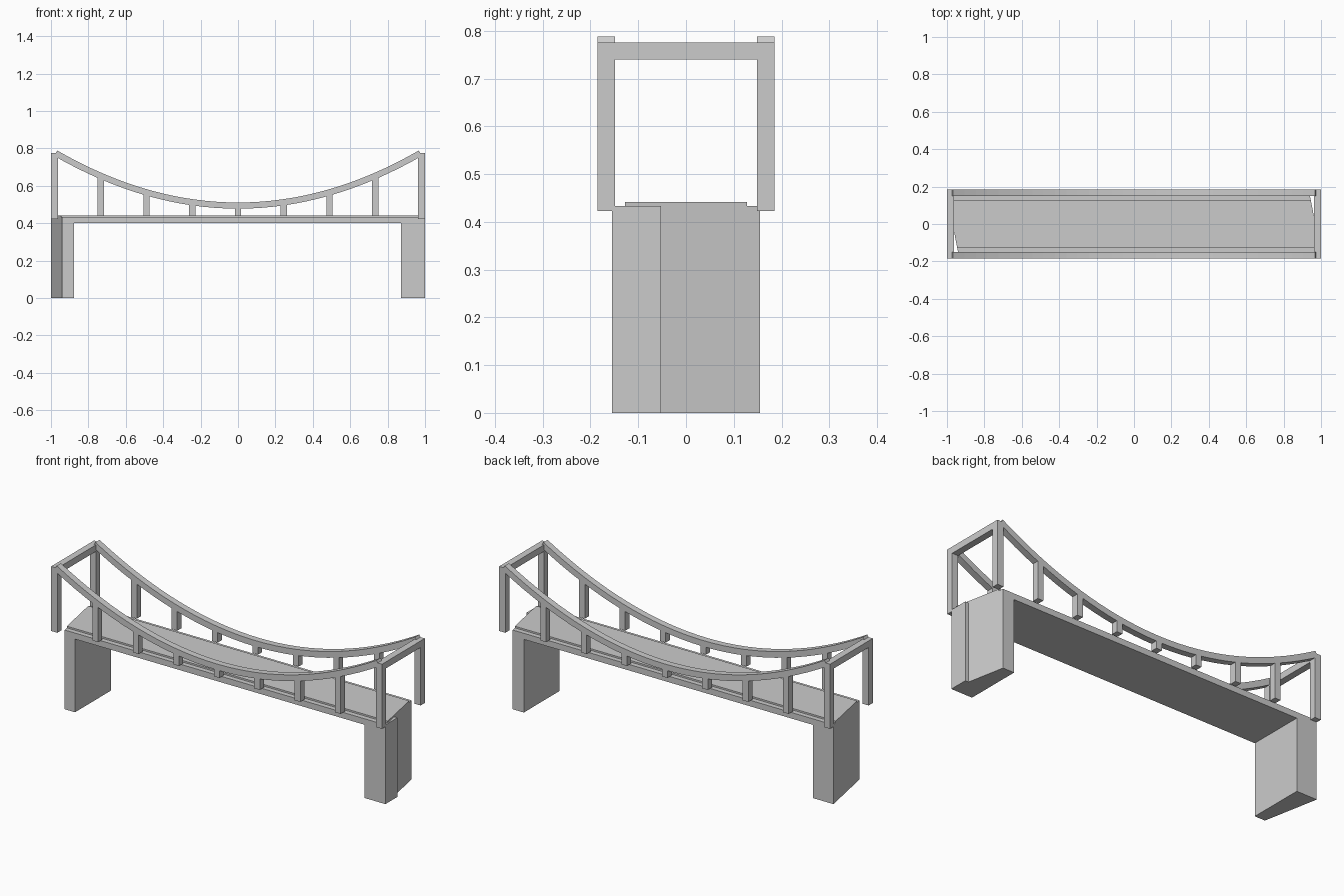
import bpy, bmesh

if "Cube" in bpy.data.objects:
    bpy.data.objects.remove(bpy.data.objects["Cube"])


def finish(name, bm):
    bmesh.ops.recalc_face_normals(bm, faces=bm.faces)
    me = bpy.data.meshes.new(name)
    bm.to_mesh(me)
    bm.free()
    ob = bpy.data.objects.new(name, me)
    bpy.context.collection.objects.link(ob)
    return ob


def prism(name, points, direction):
    """Flat outline of 3D points extruded along a direction."""
    bm = bmesh.new()
    face = bm.faces.new([bm.verts.new(p) for p in points])
    new = bmesh.ops.extrude_face_region(bm, geom=[face])["geom"]
    bmesh.ops.translate(bm, vec=direction,
                        verts=[v for v in new if isinstance(v, bmesh.types.BMVert)])
    return finish(name, bm)


def box(name, x0, x1, y0, y1, z0, z1):
    return prism(name, [(x0, y0, z0), (x1, y0, z0), (x1, y1, z0), (x0, y1, z0)],
                 (0, 0, z1 - z0))


def plan(name, outline, z0, z1):
    return prism(name, [(x, y, z0) for x, y in outline], (0, 0, z1 - z0))


def end_x(y):
    # skewed right end of the deck; the left end is its half-turn copy
    return 0.97 - 0.06 * y / 0.31


def cable_z(x):
    return 0.494 + 0.28 * (x / 0.975) ** 2


W = 0.155          # half width of deck
Y0, Y1 = 0.149, 0.185   # inner and outer planes of the side frames

# abutments with skewed outer faces; the right one has a stepped corner
plan("left_abutment", [(-0.877, -W), (-0.877, W), (-end_x(-W), W), (-end_x(W), -W)], 0, 0.425)
plan("right_abutment", [(0.872, -W), (end_x(-W), -W), (1.0, -0.052),
                        (end_x(-0.052), -0.052), (end_x(W), W), (0.872, W)], 0, 0.433)

# deck slab and raised roadway
plan("deck_slab", [(-end_x(W), -W), (end_x(-W), -W), (end_x(W), W), (-end_x(-W), W)], 0.40, 0.433)
r = 0.128
plan("roadway", [(-end_x(r), -r), (end_x(-r), -r), (end_x(r), r), (-end_x(-r), r)], 0.425, 0.442)

# portal crossbeams
for sx, side in ((-1, "left"), (1, "right")):
    a, b = sorted((sx * 0.963, sx * 1.0))
    box(side + "_crossbeam", a, b, -Y0, Y0, 0.74, 0.776)

for sy, face in ((-1, "front"), (1, "back")):
    y0, y1 = sorted((sy * Y0, sy * Y1))
    # tower posts
    for sx, side in ((-1, "left"), (1, "right")):
        a, b = sorted((sx * 0.963, sx * 1.0))
        box(f"{face}_{side}_post", a, b, y0, y1, 0.423, 0.776)
    # hangers
    for i in range(-3, 4):
        x = i * 0.2445
        box(f"{face}_hanger_{i + 4}", x - 0.017, x + 0.017, y0, y1, 0.438, cable_z(x))
    # curved main cable, offset square to its centre line
    n = 32
    bm = bmesh.new()
    rings = []
    for i in range(n + 1):
        x = -0.975 + 1.95 * i / n
        s = 2 * 0.28 * x / 0.975 ** 2
        k = 0.0165 / (1 + s * s) ** 0.5
        rings.append([bm.verts.new((x - s * k * d, y, cable_z(x) + k * d))
                      for d, y in ((-1, y0), (-1, y1), (1, y1), (1, y0))])
    for p, q in zip(rings, rings[1:]):
        for j in range(4):
            bm.faces.new((p[j], p[(j + 1) % 4], q[(j + 1) % 4], q[j]))
    bm.faces.new(rings[0])
    bm.faces.new(rings[-1])
    finish(face + "_cable", bm)
